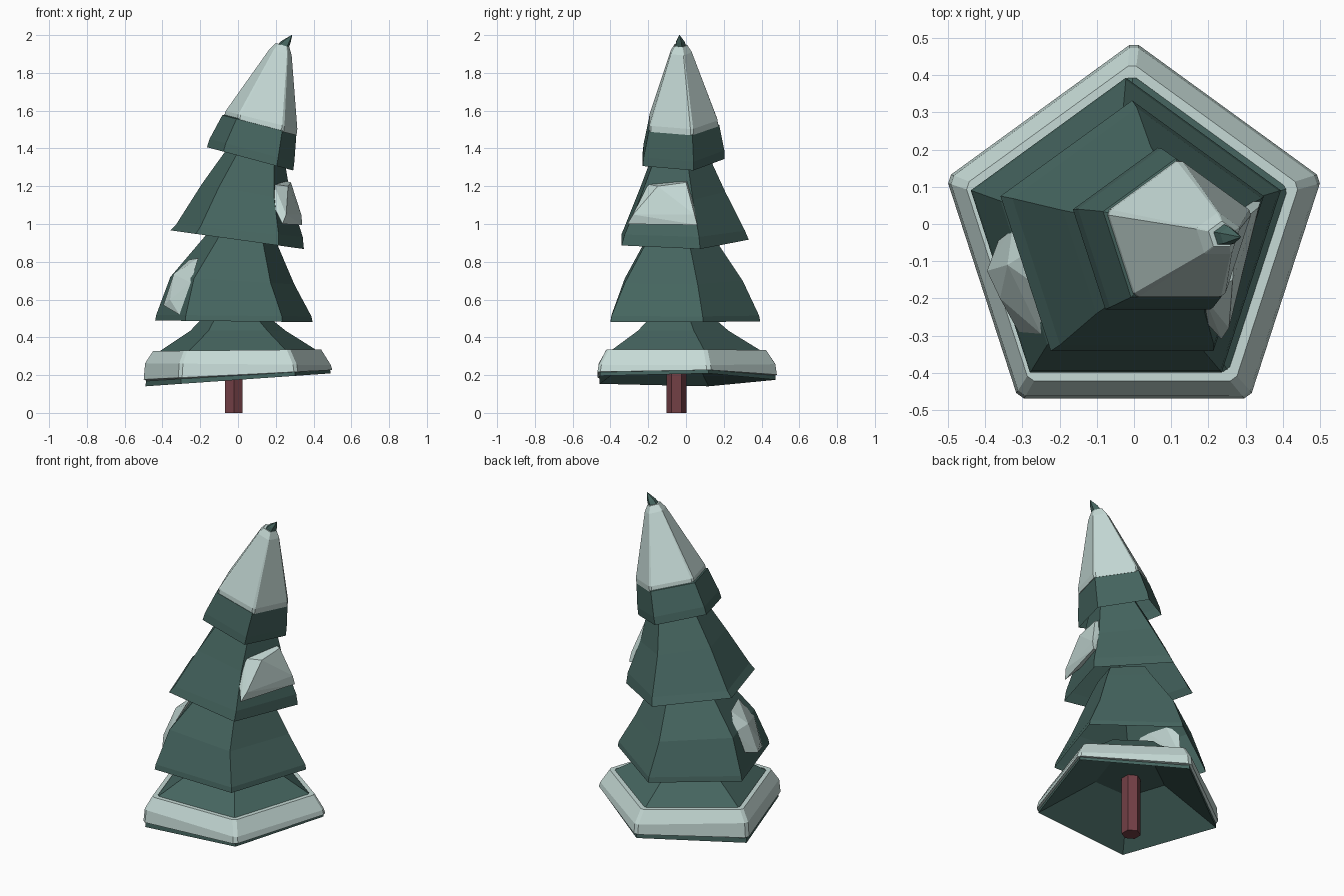
import bpy, bmesh
from math import cos, sin, radians


def material(name, rgb):
    m = bpy.data.materials.new(name)
    m.diffuse_color = (*rgb, 1)
    return m


GREEN = material("needle_green", (0.06, 0.13, 0.115))
SNOW = material("snow_white", (0.56, 0.70, 0.67))
BARK = material("bark_red", (0.17, 0.05, 0.06))


def finish(bm, name, mat):
    bmesh.ops.recalc_face_normals(bm, faces=bm.faces)
    me = bpy.data.meshes.new(name)
    bm.to_mesh(me)
    bm.free()
    me.materials.append(mat)
    ob = bpy.data.objects.new(name, me)
    bpy.context.collection.objects.link(ob)


def ring(cx, cy, z, r, slope, sides, chamfer):
    """Tilted polygon; chamfer splits each corner into two points."""
    pts = [(cx + r * cos(radians(90 + 360 / sides * i)),
            cy + r * sin(radians(90 + 360 / sides * i))) for i in range(sides)]
    if chamfer:
        out = []
        for i, p in enumerate(pts):
            for q in (pts[i - 1], pts[(i + 1) % sides]):
                out.append(tuple(a + (b - a) * chamfer for a, b in zip(p, q)))
        pts = out
    return [(x, y, z + slope * (x - cx)) for x, y in pts]


def loft(name, mat, rings, sides=5, chamfer=0, top=True, bottom=False):
    """Skin a stack of rings given as (cx, cy, z, radius, slope)."""
    bm = bmesh.new()
    rows = [[bm.verts.new(p) for p in ring(*r, sides, chamfer)] for r in rings]
    n = len(rows[0])
    for a, b in zip(rows, rows[1:]):
        for i in range(n):
            j = (i + 1) % n
            bm.faces.new((a[i], a[j], b[j], b[i]))
    if top:
        bm.faces.new(rows[-1])
    if bottom:
        bm.faces.new(rows[0])
    finish(bm, name, mat)


def clump(name, points):
    """Faceted snow lump from a convex hull."""
    bm = bmesh.new()
    for p in points:
        bm.verts.new(p)
    bmesh.ops.convex_hull(bm, input=bm.verts)
    loose = [v for v in bm.verts if not v.link_faces]
    bmesh.ops.delete(bm, geom=loose, context='VERTS')
    finish(bm, name, SNOW)


# Trunk
loft("trunk", BARK, [(-0.022, -0.05, 0, 0.053, 0), (-0.022, -0.05, 0.36, 0.053, 0)],
     sides=6, bottom=True)

# Hollow bough tiers, bottom to top (the lowest one starts with its underside)
loft("bough_tier_1", GREEN, [
    (-0.01, -0.04, 0.35, 0.20, 0.02),
    (0, -0.04, 0.175, 0.515, 0.07), (0, -0.04, 0.205, 0.512, 0.07),
    (-0.005, -0.04, 0.315, 0.46, 0.015), (0, -0.04, 0.435, 0.265, 0),
    (-0.01, -0.04, 0.50, 0.19, 0)], bottom=True)
loft("bough_tier_2", GREEN, [
    (-0.022, -0.045, 0.485, 0.438, -0.01), (-0.022, -0.045, 0.515, 0.432, -0.01),
    (-0.03, -0.045, 0.70, 0.345, -0.06), (0.012, -0.045, 0.91, 0.205, -0.08),
    (0.02, -0.045, 0.98, 0.16, -0.1)])
loft("bough_tier_3", GREEN, [
    (-0.005, -0.04, 0.917, 0.372, -0.14), (0.008, -0.04, 0.965, 0.352, -0.10),
    (0.045, -0.04, 1.17, 0.248, -0.18), (0.09, -0.04, 1.335, 0.172, -0.25),
    (0.11, -0.04, 1.42, 0.13, -0.25)])
loft("bough_tier_4", GREEN, [
    (0.064, -0.035, 1.345, 0.24, -0.27), (0.074, -0.033, 1.39, 0.236, -0.27),
    (0.113, -0.03, 1.525, 0.206, -0.26), (0.118, -0.03, 1.54, 0.18, -0.26)])
loft("tip", GREEN, [(0.232, -0.03, 1.93, 0.034, -0.3), (0.255, -0.032, 1.965, 0.025, -0.2),
                    (0.285, -0.035, 2.0, 0.002, 0)], bottom=True)

# Snow rim around the lowest tier
loft("snow_rim", SNOW, [
    (0, -0.04, 0.198, 0.512, 0.06), (0, -0.04, 0.202, 0.53, 0.05),
    (0, -0.04, 0.258, 0.522, -0.01), (-0.005, -0.04, 0.332, 0.472, 0.01),
    (-0.005, -0.04, 0.332, 0.44, 0.01)], chamfer=0.025, top=False)

# Snow cap over the top
loft("snow_cap", SNOW, [
    (0.118, -0.03, 1.518, 0.205, -0.25), (0.124, -0.03, 1.55, 0.203, -0.25),
    (0.226, -0.03, 1.91, 0.062, -0.3), (0.236, -0.03, 1.947, 0.038, -0.3)],
    chamfer=0.04, bottom=True)

# Snow clumps on the left and right faces
clump("left_snow_clump", [
    (-0.21, -0.20, 0.82), (-0.26, -0.06, 0.81), (-0.325, 0.0, 0.72),
    (-0.355, -0.02, 0.60), (-0.395, -0.126, 0.57), (-0.31, -0.29, 0.52),
    (-0.25, -0.295, 0.69), (-0.34, -0.11, 0.735), (-0.36, -0.20, 0.60)])
clump("right_snow_clump", [
    (0.19, -0.20, 1.21), (0.215, 0.015, 1.24), (0.28, -0.0, 1.22), (0.265, -0.15, 1.20),
    (0.34, 0.06, 0.995), (0.335, 0.045, 1.05), (0.235, -0.31, 1.0),
    (0.255, -0.28, 1.05), (0.19, -0.26, 1.09), (0.28, 0.06, 1.0)])
